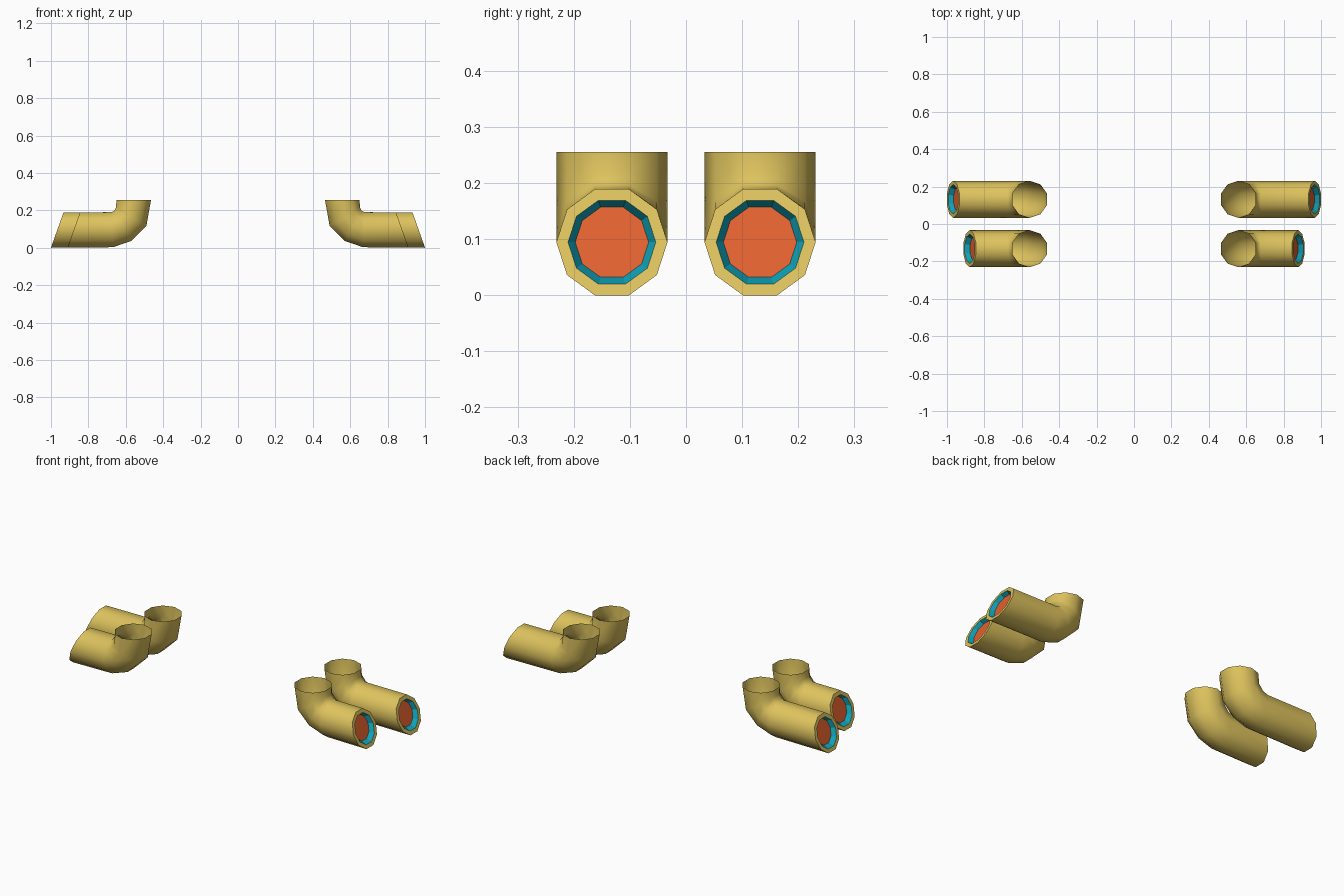
import bpy, bmesh, math
from mathutils import Vector

if "Cube" in bpy.data.objects:
    bpy.data.objects.remove(bpy.data.objects["Cube"])

SIDES, R = 10, 0.099
TOP = math.sin(math.radians(72))      # height of a ten-sided ring relative to its radius


def material(name, rgb):
    m = bpy.data.materials.new(name)
    m.diffuse_color = (*rgb, 1)
    m.use_nodes = True
    m.node_tree.nodes["Principled BSDF"].inputs["Base Color"].default_value = m.diffuse_color
    return m


BRASS = material("brass_yellow", (0.72, 0.54, 0.11))
TEAL = material("teal", (0.005, 0.37, 0.49))
ORANGE = material("orange", (0.76, 0.12, 0.03))


def ring(bm, low, high, y, side, scale=1.0, shift=0.0):
    """Ten-sided ring spanned by its lowest and highest (x, z) points."""
    a, b = Vector(low), Vector(high)
    mid, half = (a + b) / 2, (b - a) / 2 / TOP * TOP
    out = []
    for i in range(SIDES):
        t = 2 * math.pi * i / SIDES
        p = mid + half * (math.sin(t) / TOP * scale)
        out.append(bm.verts.new((side * (p.x + shift), y + R * scale * math.cos(t), p.y)))
    return out


def bridge(bm, r0, r1, side, mat=0, smooth=False):
    for i in range(SIDES):
        j = (i + 1) % SIDES
        quad = [r0[i], r0[j], r1[j], r1[i]]
        f = bm.faces.new(quad if side > 0 else quad[::-1])
        f.material_index, f.smooth = mat, smooth


def finish(bm, name, mats):
    me = bpy.data.meshes.new(name)
    bm.to_mesh(me)
    bm.free()
    for m in mats:
        me.materials.append(m)
    bpy.context.collection.objects.link(bpy.data.objects.new(name, me))


# elbow rings from the upright stub down to the horizontal pipe: (outer point, inner point)
ELBOW = [((0.465, 0.255), (0.65, 0.255)), ((0.49, 0.116), (0.652, 0.216)),
         ((0.572, 0.036), (0.662, 0.197)), ((0.668, 0.003), (0.677, 0.19))]


def exhaust(side, y, end, label):
    mouth = ((end, 0.0), (end - 0.067, 0.189))
    # bent pipe, open at the top
    bm = bmesh.new()
    rings = [ring(bm, lo, hi, y, side) for lo, hi in ELBOW + [mouth]]
    for r0, r1 in zip(rings, rings[1:]):
        bridge(bm, r0, r1, side, smooth=True)
    finish(bm, label + "_pipe", [BRASS])
    # flat rim, tapered liner and recessed disc at the slanted mouth
    bm = bmesh.new()
    outer = ring(bm, *mouth, y, side)
    inner = ring(bm, *mouth, y, side, 0.79)
    back = ring(bm, *mouth, y, side, 0.66, -0.024)
    bridge(bm, outer, inner, side)
    bridge(bm, inner, back, side, mat=1)
    f = bm.faces.new(back if side > 0 else back[::-1])
    f.material_index = 2
    bmesh.ops.recalc_face_normals(bm, faces=bm.faces)
    if f.normal.x * side < 0:
        bmesh.ops.reverse_faces(bm, faces=bm.faces)
    finish(bm, label + "_mouth", [BRASS, TEAL, ORANGE])


for side, sname in ((1, "right"), (-1, "left")):
    exhaust(side, 0.132, 1.0, sname + "_rear")
    exhaust(side, -0.132, 0.912, sname + "_front")

# make pipe normals face outward
for ob in bpy.context.collection.objects:
    if ob.name.endswith("_pipe"):
        bm = bmesh.new()
        bm.from_mesh(ob.data)
        bm.normal_update()
        low = min(bm.faces, key=lambda f: f.calc_center_median().z)
        if low.normal.z > 0:
            bmesh.ops.reverse_faces(bm, faces=bm.faces)
        bm.to_mesh(ob.data)
        bm.free()
